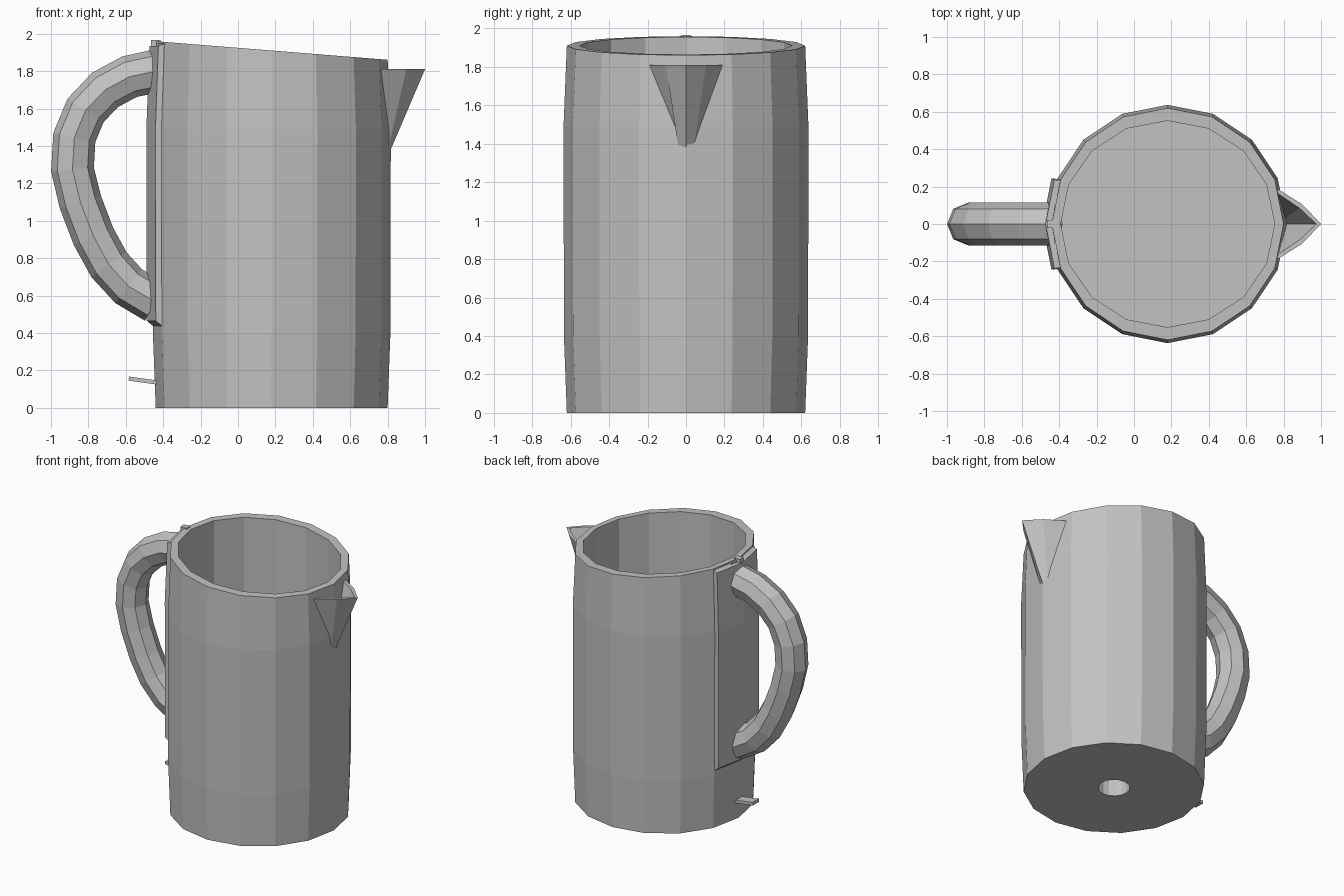
import bpy, bmesh, math
from mathutils import Vector

cube = bpy.data.objects.get("Cube")
if cube:
    bpy.data.objects.remove(cube)

grey = bpy.data.materials.new("plain_grey")
grey.use_nodes = True
colour = (0.54, 0.54, 0.54, 1)
grey.diffuse_color = colour
grey.node_tree.nodes["Principled BSDF"].inputs["Base Color"].default_value = colour

SIDES = 16
AXIS_X = 0.18


def loft(name, rings):
    """Join equal rings of points into a closed, flat-shaded solid."""
    bm = bmesh.new()
    rows = [[bm.verts.new(p) for p in ring] for ring in rings]
    n = len(rows[0])
    for a, b in zip(rows, rows[1:]):
        for i in range(n):
            j = (i + 1) % n
            bm.faces.new((a[i], a[j], b[j], b[i]))
    bm.faces.new(rows[0][::-1])
    bm.faces.new(rows[-1])
    bmesh.ops.recalc_face_normals(bm, faces=bm.faces)
    mesh = bpy.data.meshes.new(name)
    bm.to_mesh(mesh)
    bm.free()
    mesh.materials.append(grey)
    obj = bpy.data.objects.new(name, mesh)
    bpy.context.collection.objects.link(obj)
    return obj


def box(name, centre, size, tilt=0):
    bpy.ops.mesh.primitive_cube_add(size=1, location=centre, rotation=(0, tilt, 0))
    obj = bpy.context.object
    obj.name = name
    obj.scale = size
    obj.data.materials.append(grey)


def rim_z(x):
    return 1.91 - 0.08 * (x - AXIS_X)


def body_point(i, rx, ry, z):
    """Point on a body ring; z of None follows the sloping rim."""
    a = math.tau * i / SIDES
    x = AXIS_X + rx * math.cos(a)
    return Vector((x, ry * math.sin(a), rim_z(x) if z is None else z))


# Jug: underside recess, outer wall, sloping rim, inner wall and floor
profile = [(0.11, 0.11, 0.14), (0.11, 0.11, 0), (0.62, 0.62, 0),
           (0.635, 0.635, 0.4), (0.637, 0.637, 1.49), (0.62, 0.62, None),
           (0.572, 0.552, None), (0.572, 0.552, 0.18)]
loft("jug_body", [[body_point(i, *p) for i in range(SIDES)] for p in profile])

# Mounting plate wrapped around the back two facets
plate = []
for r, z_in, z_out in ((0.635, 0.43, 0.465), (0.637, 1.49, 1.49), (0.62, 1.95, 1.935)):
    inner = [body_point(i, r - 0.01, r - 0.01, z_in) for i in (7, 8, 9)]
    outer = [body_point(i, r, r, z_out) + Vector((-0.033, 0, 0)) for i in (9, 8, 7)]
    plate.append(inner + outer)
loft("handle_plate", plate)

# Handle: octagon swept along a bowed path
path = [Vector((x, 0, z)) for x, z in (
    (-0.44, 1.80), (-0.58, 1.77), (-0.71, 1.70), (-0.815, 1.59), (-0.875, 1.445),
    (-0.885, 1.275), (-0.843, 1.10), (-0.773, 0.917), (-0.69, 0.765),
    (-0.585, 0.65), (-0.44, 0.565))]
side = Vector((0, 1, 0))
rings = []
for k, p in enumerate(path):
    along = (path[min(k + 1, len(path) - 1)] - path[max(k - 1, 0)]).normalized()
    normal = side.cross(along)
    angles = [math.tau * i / 8 for i in range(8)]
    rings.append([p + 0.115 * (normal * math.cos(a) + side * math.sin(a)) for a in angles])
loft("handle", rings)

# Hollow pouring spout: outer shell up, then over the lip and down inside
spout_bottom = [(0.78, -0.04, 1.39), (0.803, -0.04, 1.38), (0.808, 0, 1.36),
                (0.803, 0.04, 1.38), (0.78, 0.04, 1.39)]
spout_lip = [(0.765, -0.19, 1.81), (0.9, -0.105, 1.81), (1.0, 0, 1.81),
             (0.9, 0.105, 1.81), (0.765, 0.19, 1.81)]
spout_mouth = [(0.765, -0.165, 1.81), (0.885, -0.085, 1.81), (0.975, 0, 1.81),
               (0.885, 0.085, 1.81), (0.765, 0.165, 1.81)]
spout_inside = [(0.77, -0.02, 1.45), (0.795, -0.02, 1.45), (0.8, 0, 1.45),
                (0.795, 0.02, 1.45), (0.77, 0.02, 1.45)]
loft("spout", [spout_bottom, spout_lip, spout_mouth, spout_inside])

# Small hinge block on the rim and switch lever near the base
box("lid_catch", (-0.44, 0, 1.945), (0.05, 0.045, 0.04))
box("switch_lever", (-0.505, 0, 0.145), (0.16, 0.075, 0.022), math.radians(8))
